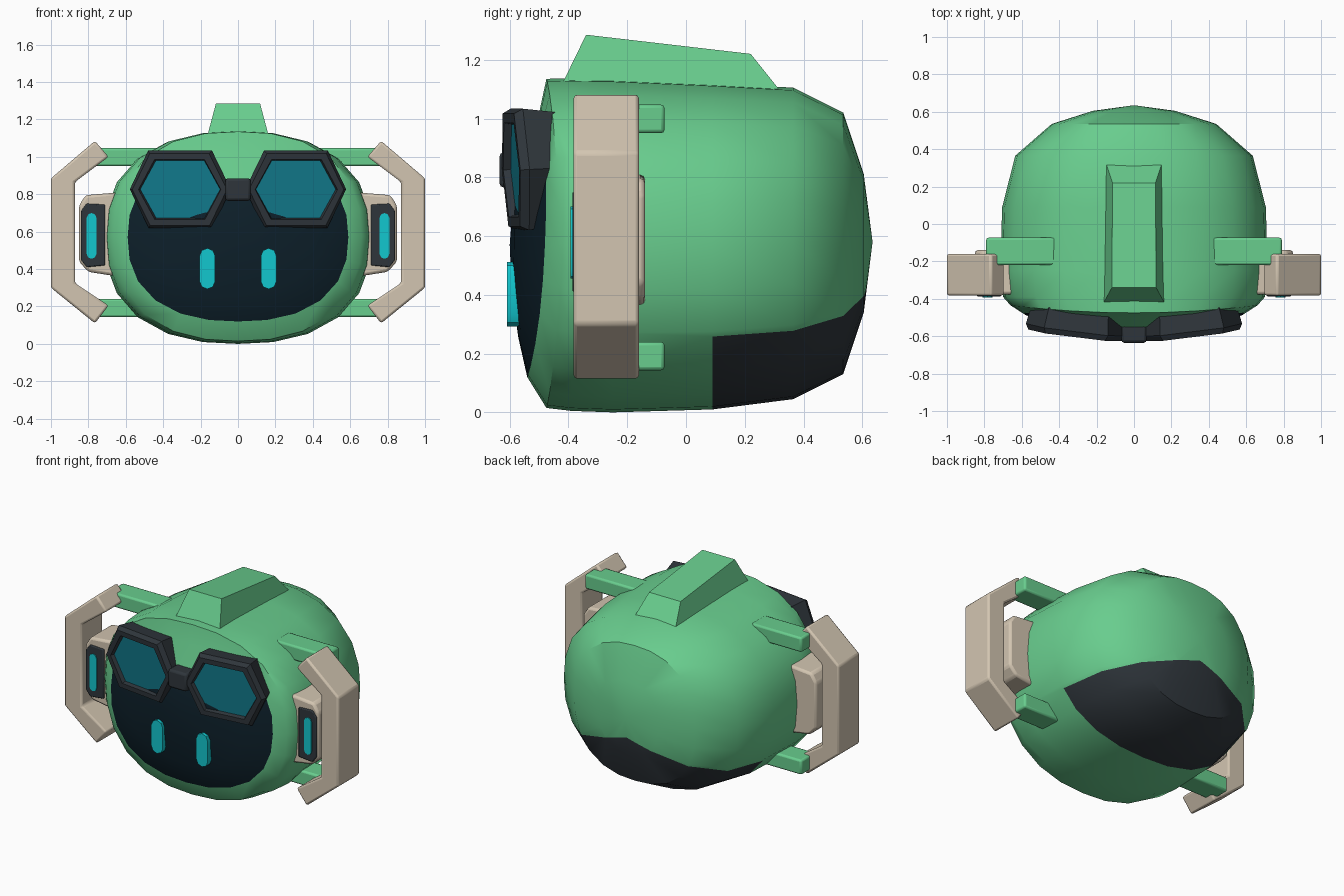
import bpy, bmesh, math
from mathutils import Vector, Matrix

if "Cube" in bpy.data.objects:
    bpy.data.objects.remove(bpy.data.objects["Cube"])


def material(name, rgb):
    m = bpy.data.materials.new(name)
    m.diffuse_color = (*rgb, 1)
    m.use_nodes = True
    m.node_tree.nodes["Principled BSDF"].inputs["Base Color"].default_value = m.diffuse_color
    return m


GREEN = material("shell green", (0.14, 0.61, 0.27))
BEIGE = material("handle beige", (0.65, 0.56, 0.44))
DARK = material("dark grey", (0.028, 0.036, 0.044))
VISOR = material("visor navy", (0.004, 0.014, 0.023))
LENS = material("lens teal", (0.006, 0.20, 0.27))
CYAN = material("light cyan", (0.006, 0.57, 0.62))


def finish(name, bm, mats, bevel=0, mirror=False, smooth=30):
    bmesh.ops.recalc_face_normals(bm, faces=bm.faces[:])
    me = bpy.data.meshes.new(name)
    bm.to_mesh(me)
    bm.free()
    for m in mats:
        me.materials.append(m)
    ob = bpy.data.objects.new(name, me)
    bpy.context.collection.objects.link(ob)
    bpy.ops.object.select_all(action='DESELECT')
    ob.select_set(True)
    bpy.context.view_layer.objects.active = ob
    bpy.ops.object.shade_smooth_by_angle(angle=math.radians(smooth))
    if bevel:
        b = ob.modifiers.new("bevel", 'BEVEL')
        b.width, b.segments, b.limit_method = bevel, 2, 'ANGLE'
    if mirror:
        ob.modifiers.new("mirror", 'MIRROR')
    return ob


def bridge(bm, a, b, mat=0):
    n = len(a)
    for i in range(n):
        f = bm.faces.new((a[i], a[(i + 1) % n], b[(i + 1) % n], b[i]))
        f.material_index = mat


def fan(bm, ring, tip, mat=0):
    v = bm.verts.new(tip)
    for i in range(len(ring)):
        bm.faces.new((ring[i], ring[(i + 1) % len(ring)], v)).material_index = mat


def prism(name, pts, y0, y1, mat, bevel=0, mirror=True):
    """Extrude an (x, z) outline along y."""
    bm = bmesh.new()
    a = [bm.verts.new((x, y0, z)) for x, z in pts]
    b = [bm.verts.new((x, y1, z)) for x, z in pts]
    bridge(bm, a, b)
    bm.faces.new(a)
    bm.faces.new(b)
    return finish(name, bm, [mat], bevel, mirror)


def rect(x0, x1, z0, z1):
    return [(x0, z0), (x1, z0), (x1, z1), (x0, z1)]


def pill(cx, hw, z0, z1):
    pts = []
    for cz, start in ((z1 - hw, 0), (z0 + hw, 180)):
        for k in range(5):
            t = math.radians(start + 45 * k)
            pts.append((cx + hw * math.cos(t), cz + hw * math.sin(t)))
    return pts


# Head shell: rounded rings lofted from back to front
SEG = 24


def outline(hx, z0, z1):
    out = []
    for i in range(SEG):
        t = 2 * math.pi * i / SEG
        c, s = math.cos(t), math.sin(t)
        k = (abs(c) ** 2.4 + abs(s) ** 2.4) ** (-1 / 2.4)
        x = hx * c * k
        out.append((0 if abs(x) < 1e-6 else x, (z0 + z1) / 2 + (z1 - z0) / 2 * s * k))
    return out


bm = bmesh.new()
rings = []
for y, hx, z0, z1 in ((0.605, 0.22, 0.34, 0.81), (0.535, 0.44, 0.13, 1.02),
                      (0.365, 0.635, 0.045, 1.105), (0.09, 0.705, 0.01, 1.12),
                      (-0.25, 0.715, 0, 1.135), (-0.39, 0.70, 0.005, 1.137)):
    rings.append([bm.verts.new((x, y, z)) for x, z in outline(hx, z0, z1)])
rings.append([bm.verts.new((x, -0.475 + 0.04 * (x / 0.66) ** 2, z))
              for x, z in outline(0.66, 0.015, 1.135)])
for a, b in zip(rings, rings[1:]):
    bridge(bm, a, b)
fan(bm, rings[0], (0, 0.635, 0.58))

# Face dome inside the shell lip
prev = rings[-1]
for s in (1, 0.7, 0.35):
    ring = []
    for x, z in outline(0.59, 0.12, 1.02):
        y = -0.52 + 0.045 * (z - 0.57) + 0.04 * (x / 0.59) ** 2
        ring.append(bm.verts.new((x * s, -0.6 + (y + 0.6) * s * s, 0.57 + (z - 0.57) * s)))
    bridge(bm, prev, ring, 0 if s == 1 else 1)
    prev = ring
fan(bm, prev, (0, -0.6, 0.57), 1)


def cut(faces, co, no):
    geom = set(faces)
    for f in faces:
        geom.update(f.edges)
        geom.update(f.verts)
    bmesh.ops.bisect_plane(bm, geom=list(geom), plane_co=co, plane_no=no)


# Visor stops below the brow
cut([f for f in bm.faces if f.material_index == 1], (0, 0, 0.83), (0, 0, 1))
for f in bm.faces:
    if f.material_index == 1 and f.calc_center_median().z > 0.83:
        f.material_index = 0
# Dark pointed patch under the back
for s in (1, -1):
    cut([f for f in bm.faces if f.calc_center_median().y > 0.09
         and f.calc_center_median().x * s > 0], (0, 0, 0.445), (0.3 * s, 0, 1))
for f in bm.faces:
    c = f.calc_center_median()
    if c.y > 0.09 and c.z < 0.445 - 0.3 * abs(c.x):
        f.material_index = 2
finish("head", bm, [GREEN, VISOR, DARK], smooth=35)

# Crest on top
bm = bmesh.new()
low = [bm.verts.new(p) for p in ((-0.17, -0.435, 1.09), (0.17, -0.435, 1.09),
                                 (0.155, 0.34, 1.07), (-0.155, 0.34, 1.07))]
top = [bm.verts.new(p) for p in ((-0.118, -0.34, 1.285), (0.118, -0.34, 1.285),
                                 (0.115, 0.22, 1.22), (-0.115, 0.22, 1.22))]
bridge(bm, low, top)
bm.faces.new(low)
bm.faces.new(top)
finish("crest", bm, [GREEN])

# Goggles: hexagonal frames with recessed lenses
bm = bmesh.new()
place = (Matrix.Translation((0.312, -0.595, 0.825)) @ Matrix.Rotation(math.radians(7), 4, 'Z')
         @ Matrix.Rotation(math.radians(3), 4, 'X'))
prev = None
for hw, tw, hh, y in ((0.25, 0.16, 0.19, 0.14), (0.272, 0.172, 0.207, 0.03),
                      (0.255, 0.16, 0.192, 0), (0.222, 0.135, 0.16, 0),
                      (0.215, 0.13, 0.154, 0.025)):
    ring = [bm.verts.new(place @ Vector((x, y, z))) for x, z in
            ((hw, 0), (tw, hh), (-tw, hh), (-hw, 0), (-tw, -hh), (tw, -hh))]
    if prev:
        bridge(bm, prev, ring)
    else:
        bm.faces.new(ring)
    prev = ring
bm.faces.new(prev).material_index = 1
finish("goggles", bm, [DARK, LENS], mirror=True)
prism("goggle_bridge", rect(-0.068, 0.068, 0.765, 0.885), -0.635, -0.5, DARK, 0.015, False)

# Glowing eyes
prism("eyes", pill(0.164, 0.042, 0.293, 0.512), -0.61, -0.56, CYAN)

# Side handles and their mounting rods
prism("handles", [(0.765, 1.085), (1, 0.885), (1, 0.30), (0.765, 0.11), (0.692, 0.205),
                  (0.872, 0.325), (0.872, 0.865), (0.692, 1.0)], -0.383, -0.16, BEIGE, 0.012)
for name, z in (("upper_rods", 0.95), ("lower_rods", 0.143)):
    prism(name, rect(0.42, 0.79, z, z + 0.097), -0.22, -0.073, GREEN, 0.012)

# Ear pods with front light panels
prism("ear_pods", [(0.64, 0.36), (0.80, 0.385), (0.85, 0.44), (0.85, 0.74),
                   (0.815, 0.795), (0.64, 0.81)], -0.377, -0.14, BEIGE, 0.015)
prism("ear_panels", [(0.71, 0.42), (0.81, 0.41), (0.84, 0.45), (0.84, 0.71),
                     (0.81, 0.75), (0.71, 0.745)], -0.387, -0.36, DARK, 0.006)
prism("ear_lights", pill(0.783, 0.026, 0.455, 0.70), -0.393, -0.38, CYAN)
